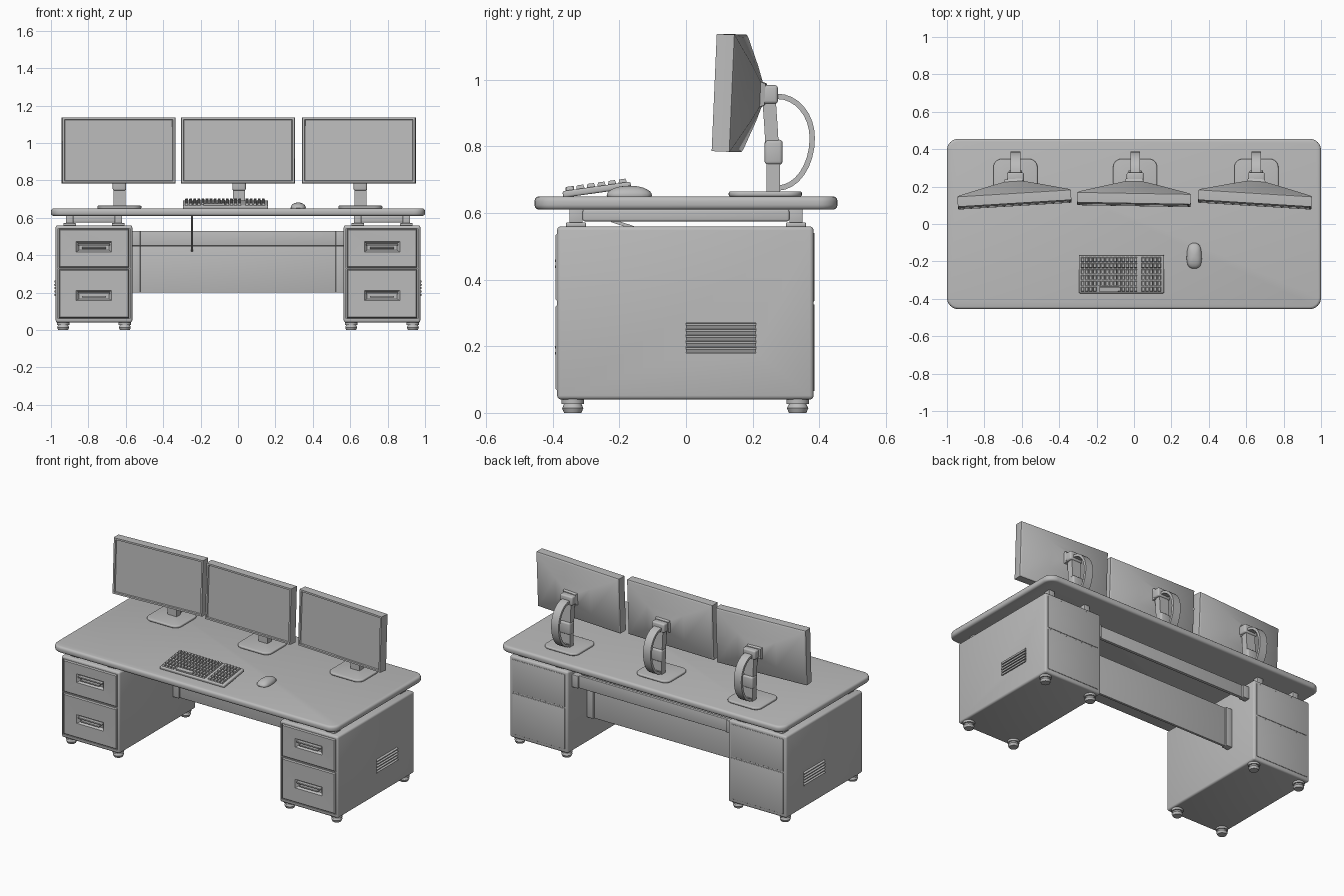
import bpy, bmesh, math
from mathutils import Matrix, Vector

cube = bpy.data.objects.get("Cube")
if cube:
    bpy.data.objects.remove(cube, do_unlink=True)

GREY = (0.5, 0.5, 0.5, 1)
grey = bpy.data.materials.new("plain grey")
grey.use_nodes = True
grey.diffuse_color = GREY
grey.node_tree.nodes["Principled BSDF"].inputs["Base Color"].default_value = GREY
parts = []


def finish(name, bm, matrix=None):
    bmesh.ops.recalc_face_normals(bm, faces=bm.faces[:])
    if matrix:
        bm.transform(matrix)
    mesh = bpy.data.meshes.new(name)
    bm.to_mesh(mesh)
    bm.free()
    mesh.materials.append(grey)
    obj = bpy.data.objects.new(name, mesh)
    bpy.context.collection.objects.link(obj)
    parts.append(obj)
    return obj


def add_box(bm, x, y, z, rot=None):
    """Box from (min, max) spans."""
    size = [s[1] - s[0] for s in (x, y, z)]
    mid = Vector([(s[1] + s[0]) / 2 for s in (x, y, z)])
    m = Matrix.Translation(mid) @ (rot or Matrix()) @ Matrix.Diagonal((*size, 1))
    return bmesh.ops.create_cube(bm, size=1, matrix=m)["verts"]


def box(name, x, y, z, corner=0, edge=0, matrix=None, rot=None):
    """Box with rounded upright corners and softened edges."""
    bm = bmesh.new()
    add_box(bm, x, y, z, rot)
    if corner:
        up = [e for e in bm.edges if abs(e.verts[0].co.z - e.verts[1].co.z) > 1e-4]
        bmesh.ops.bevel(bm, geom=up, offset=corner, segments=6, profile=0.5, affect='EDGES')
        rims = [e for e in bm.edges if abs(e.verts[0].co.z - e.verts[1].co.z) < 1e-4]
    else:
        rims = bm.edges[:]
    if edge:
        bmesh.ops.bevel(bm, geom=rims, offset=edge, segments=3, profile=0.5, affect='EDGES')
    return finish(name, bm, matrix)


def loft(name, rings, matrix=None):
    """Skin a list of closed rings and cap both ends."""
    bm = bmesh.new()
    loops = [[bm.verts.new(p) for p in ring] for ring in rings]
    for a, b in zip(loops, loops[1:]):
        for i in range(len(a)):
            j = (i + 1) % len(a)
            bm.faces.new((a[i], a[j], b[j], b[i]))
    bm.faces.new(loops[0])
    bm.faces.new(loops[-1])
    return finish(name, bm, matrix)


def rect(w, h, y, cx=0, cz=0):
    return [(cx + sx * w / 2, y, cz + sz * h / 2)
            for sx, sz in ((-1, -1), (1, -1), (1, 1), (-1, 1))]


def cut(obj, cutter):
    mod = obj.modifiers.new("cut", 'BOOLEAN')
    mod.operation = 'DIFFERENCE'
    mod.solver = 'EXACT'
    mod.object = cutter
    cutter.hide_render = True
    cutter.hide_set(True)
    parts.remove(cutter)
    bpy.context.view_layer.objects.active = obj
    bpy.ops.object.modifier_apply(modifier=mod.name)
    bpy.data.objects.remove(cutter, do_unlink=True)


# Table top
box("table_top", (-1, 1), (-0.455, 0.455), (0.61, 0.65), corner=0.06, edge=0.014)

# Pedestals, mirrored left and right
DRAWERS = {"upper": (0.335, 0.54, 0.445), "lower": (0.065, 0.325, 0.185)}
for side, s in (("left", 1), ("right", -1)):
    cx = s * 0.77
    body = box(side + "_pedestal", (cx - 0.205, cx + 0.205), (-0.387, 0.383), (0.04, 0.56), edge=0.012)
    vx = cx + s * 0.205
    cut(body, box("vent_cutter", (vx - 0.014, vx + 0.014), (0, 0.21), (0.18, 0.27)))
    for label, (z0, z1, zh) in DRAWERS.items():
        cut(body, box("drawer_cutter", (cx - 0.192, cx + 0.192), (-0.42, -0.365), (z0 - 0.003, z1 + 0.003)))
        w, h, mid = 0.376, z1 - z0, (z0 + z1) / 2
        loft(f"{side}_{label}_drawer", [
            rect(w, h, -0.36, cx, mid),
            rect(w, h, -0.385, cx, mid),
            rect(w - 0.012, h - 0.012, -0.391, cx, mid),
            rect(0.19, 0.055, -0.389, cx, zh),
            rect(0.16, 0.036, -0.372, cx, zh)])
        # Curved grip with a second slim bar under it
        for k, (drop, wide) in enumerate(((0.012, 0.17), (-0.006, 0.13))):
            box(f"{side}_{label}_grip_{k + 1}", (cx - wide / 2, cx + wide / 2),
                (-0.393, -0.37), (zh + drop - 0.005, zh + drop + 0.004), edge=0.002)
        # Plain panel on the back
        box(f"{side}_{label}_back_panel", (cx - 0.185, cx + 0.185), (0.38, 0.386), (z0, z1), edge=0.002)
    # Vent louvres
    for k in range(5):
        z = 0.189 + k * 0.018
        box(f"{side}_louvre_{k + 1}", (vx - 0.007, vx + 0.007), (0, 0.21), (z - 0.005, z + 0.005),
            rot=Matrix.Rotation(s * math.radians(25), 4, 'Y'))
    # Feet: a squat round pad on a collar
    for fx in (-0.165, 0.165):
        for fy in (-0.34, 0.335):
            bm = bmesh.new()
            for r0, r1, z0, z1 in ((0.026, 0.032, 0, 0.014), (0.032, 0.026, 0.014, 0.027), (0.034, 0.034, 0.027, 0.042)):
                bmesh.ops.create_cone(bm, cap_ends=True, segments=16, radius1=r0, radius2=r1, depth=z1 - z0,
                                      matrix=Matrix.Translation((cx + fx, fy, (z0 + z1) / 2)))
            finish(f"{side}_foot", bm)
    # Mounting plate and tapered posts under the top
    box(side + "_mounting_plate", (cx - 0.12, cx + 0.12), (-0.31, 0.31), (0.575, 0.611), edge=0.006)
    for px in (-0.13, 0.13):
        for py in (-0.33, 0.33):
            box(side + "_post", (cx + px - 0.02, cx + px + 0.02), (py - 0.02, py + 0.02), (0.57, 0.611), edge=0.003)
            box(side + "_post_foot", (cx + px - 0.034, cx + px + 0.034), (py - 0.03, py + 0.03), (0.558, 0.572), edge=0.004)
    # End brackets for the rear panels
    for label, y, z in (("rail", 0.32, (0.45, 0.53)), ("panel", 0.17, (0.2, 0.45))):
        box(f"{side}_{label}_bracket", sorted((s * 0.522, s * 0.57)), (y - 0.02, y + 0.02), z, edge=0.004)

# Panels joining the pedestals
box("rear_rail", (-0.53, 0.53), (0.31, 0.33), (0.45, 0.53), edge=0.003)
box("modesty_panel", (-0.53, 0.53), (0.162, 0.178), (0.2, 0.45), edge=0.003)


def ribbon(name, path, half_x, half_t, matrix=None):
    """Flat band swept along a path of (y, z) points."""
    pts = [Vector(p) for p in path]
    rings = []
    for i, p in enumerate(pts):
        d = (pts[min(i + 1, len(pts) - 1)] - pts[max(i - 1, 0)]).normalized()
        n = Vector((-d.y, d.x)) * half_t
        rings.append([(x, p.x + k * n.x, p.y + k * n.y)
                      for x, k in ((-half_x, -1), (half_x, -1), (half_x, 1), (-half_x, 1))])
    return loft(name, rings, matrix)


# Cable under the top
ribbon("cable", [(-0.26, 0.612), (-0.22, 0.576), (-0.17, 0.56), (0, 0.5), (0.15, 0.425)],
       0.005, 0.005, Matrix.Translation((-0.245, 0, 0)))

# Monitors with stands
MONITORS = (("right", -0.64, 3.5), ("centre", 0.0, -1), ("left", 0.648, -3.5))
for label, mx, yaw in MONITORS:
    lean = Matrix.Rotation(math.radians(-2.5), 4, 'X')
    turn = Matrix.Rotation(math.radians(yaw), 4, 'Z')
    head = Matrix.Translation((mx, 0.14, 0.96)) @ turn @ lean
    loft(label + "_screen", [
        rect(0.575, 0.322, -0.030),
        rect(0.582, 0.328, -0.037),
        rect(0.604, 0.350, -0.037),
        rect(0.608, 0.352, -0.030),
        rect(0.608, 0.352, 0.016),
        rect(0.59, 0.335, 0.022),
        rect(0.26, 0.165, 0.066),
        rect(0.10, 0.075, 0.086),
        rect(0.09, 0.065, 0.10)], head)
    sx = mx + 0.006
    at = Matrix.Translation((sx, 0, 0))
    box(label + "_stand_base", (-0.118, 0.118), (0.128, 0.348), (0.649, 0.665), corner=0.045, edge=0.006, matrix=at)
    ribbon(label + "_stand_column", [(0.262, 0.66), (0.262, 0.74), (0.255, 0.86), (0.248, 0.96)], 0.032, 0.02, at)
    box(label + "_height_clamp", (-0.036, 0.036), (0.236, 0.29), (0.745, 0.82), edge=0.01, matrix=at)
    box(label + "_stand_head", (-0.045, 0.045), (0.22, 0.276), (0.928, 0.984), edge=0.009, matrix=at)
    # Carrying loop behind the column
    arc = [(0.275 + 0.104 * math.cos(a), 0.825 + 0.125 * math.sin(a) * (1 if a > 0 else 1.2))
           for a in (math.radians(-90 + 11.25 * i) for i in range(17))]
    ribbon(label + "_rear_loop", arc, 0.026, 0.008, at)

# Keyboard: sloping case and rows of keys
slope = Matrix.Translation((-0.067, -0.268, 0.672)) @ Matrix.Rotation(math.radians(8), 4, 'X')
box("keyboard_case", (-0.228, 0.228), (-0.103, 0.103), (-0.012, 0.008), edge=0.006, matrix=slope)
bm = bmesh.new()
for row in range(6):
    y = -0.08 + row * 0.032
    for col in range(19):
        x = -0.208 + col * 0.0218 + (0.018 if col > 13 else 0)
        if row == 0 and 3 < col < 9:
            continue
        top = add_box(bm, (x - 0.009, x + 0.009), (y - 0.013, y + 0.013), (0.006, 0.019))
        for v in top:
            if v.co.z > 0.01:
                v.co.x += (x - v.co.x) * 0.25
                v.co.y += (y - v.co.y) * 0.25
add_box(bm, (-0.118, -0.012), (-0.093, -0.067), (0.006, 0.018))
finish("keyboard_keys", bm, slope)
for fx in (-0.25, 0.116):
    box("keyboard_foot", (fx - 0.015, fx + 0.015), (-0.2, -0.18), (0.648, 0.68), edge=0.003)

# Mouse: upper half of a stretched ball
bm = bmesh.new()
bmesh.ops.create_uvsphere(bm, u_segments=24, v_segments=14, radius=1)
for v in bm.verts:
    v.co.z = max(v.co.z, -0.15)
    spread = max(abs(v.co.x), abs(v.co.y), 1e-4)
    k = 1 + 0.12 * (1 - abs(abs(v.co.x) - abs(v.co.y)) / spread)
    v.co.x *= k * (0.95 - 0.06 * v.co.y)
    v.co.y *= k
finish("mouse", bm, Matrix.Translation((0.322, -0.17, 0.653)) @ Matrix.Diagonal((0.042, 0.068, 0.029, 1)))

# Smooth shading with sharp edges kept
bpy.ops.object.select_all(action='DESELECT')
for obj in parts:
    obj.select_set(True)
bpy.context.view_layer.objects.active = parts[0]
bpy.ops.object.shade_smooth_by_angle(angle=math.radians(35))
